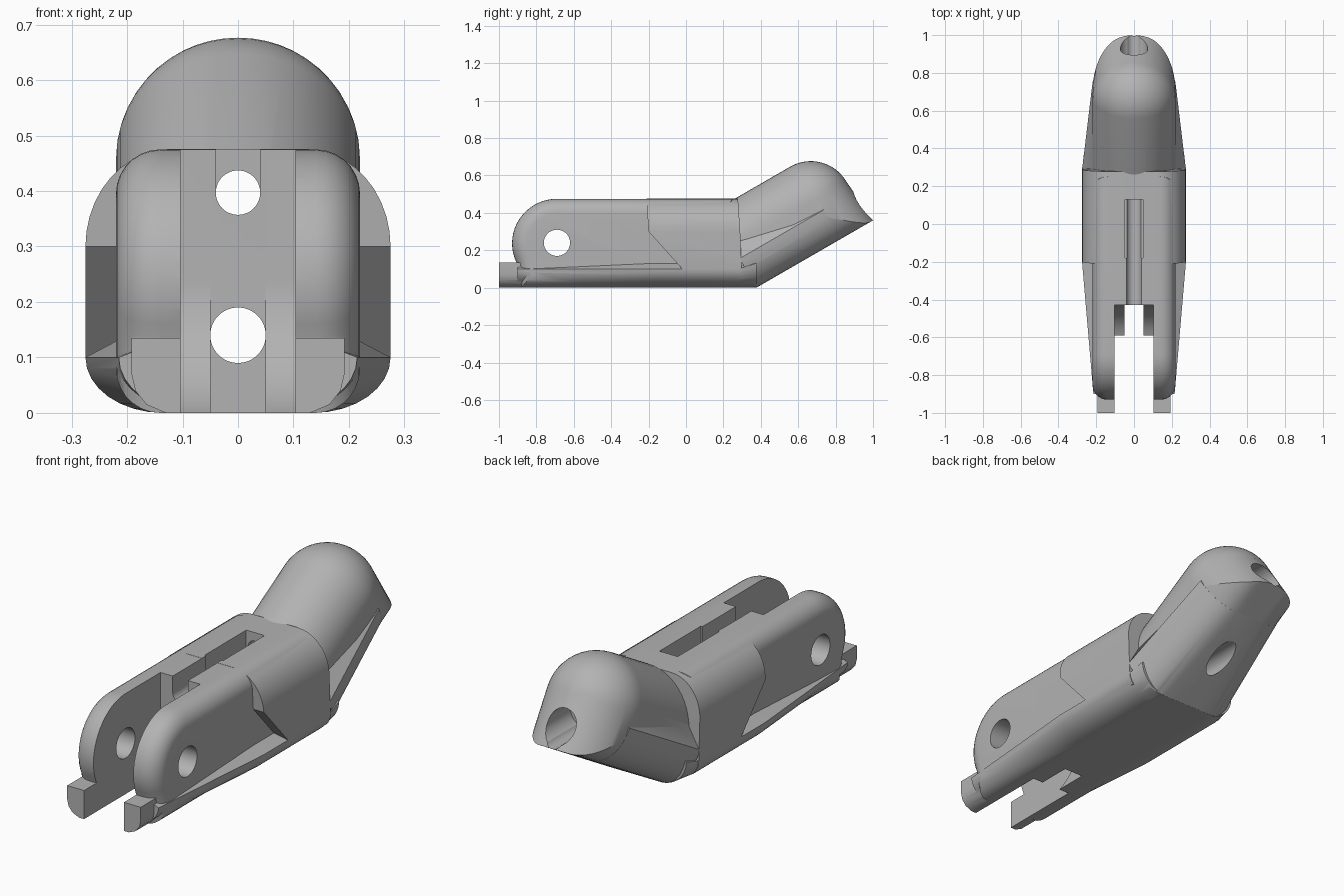
import bpy, bmesh
from math import sin, cos, pi, radians, sqrt
from mathutils import Vector

cube = bpy.data.objects.get("Cube")
if cube:
    bpy.data.objects.remove(cube, do_unlink=True)

grey = bpy.data.materials.new("plain grey")
grey.use_nodes = True
grey.diffuse_color = (0.45, 0.45, 0.45, 1)
grey.node_tree.nodes["Principled BSDF"].inputs["Base Color"].default_value = grey.diffuse_color


def make_object(name, bm):
    bmesh.ops.recalc_face_normals(bm, faces=bm.faces)
    mesh = bpy.data.meshes.new(name)
    bm.to_mesh(mesh)
    bm.free()
    obj = bpy.data.objects.new(name, mesh)
    mesh.materials.append(grey)
    bpy.context.collection.objects.link(obj)
    return obj


def loft(name, rings, bevel=0):
    """Skin closed rings, cap both ends, optionally round the cap edges."""
    bm = bmesh.new()
    loops = [[bm.verts.new(p) for p in ring] for ring in rings]
    n = len(loops[0])
    for a, b in zip(loops, loops[1:]):
        for i in range(n):
            j = (i + 1) % n
            bm.faces.new((a[i], a[j], b[j], b[i]))
    caps = [bm.faces.new(loops[0]), bm.faces.new(loops[-1])]
    if bevel:
        bmesh.ops.recalc_face_normals(bm, faces=bm.faces)
        edges = [e for f in caps for e in f.edges]
        bmesh.ops.bevel(bm, geom=edges, offset=bevel, segments=7, profile=0.5,
                        affect='EDGES', clamp_overlap=False)
    return make_object(name, bm)


def prism(name, profile, x0, x1, bevel=0):
    """Extrude a (y, z) side profile across x."""
    return loft(name, [[(x, y, z) for y, z in profile] for x in (x0, x1)], bevel)


def box(name, x, y0, y1, z0, z1):
    return prism(name, [(y0, z0), (y1, z0), (y1, z1), (y0, z1)], -x, x)


def disc(y, z, r, n=48):
    return [(y + r * cos(2 * pi * i / n), z + r * sin(2 * pi * i / n)) for i in range(n)]


def bore(name, z, r, y0, y1):
    """Round cutter running front to back."""
    return loft(name, [[(a, y, b) for a, b in disc(0, z, r)] for y in (y0, y1)])


def combine(target, other, operation):
    mod = target.modifiers.new("combine", 'BOOLEAN')
    mod.operation, mod.solver, mod.object = operation, 'EXACT', other
    bpy.context.view_layer.objects.active = target
    bpy.ops.object.modifier_apply(modifier=mod.name)
    bpy.data.objects.remove(other, do_unlink=True)


def mirrored(half):
    """Complete a right half section, listed from bottom to top."""
    return half + [(-x, z) for x, z in reversed(half)]


def corner(w, height, n=8):
    """Rounded lower corner ending at the side wall."""
    return [(w - 0.14 + 0.14 * sin(a), height * (1 - cos(a)))
            for a in (i * pi / 2 / n for i in range(n + 1))]


def tilt(x, u, v):
    """Place a point in the frame of the raised tip."""
    c, s = cos(radians(30)), 0.5
    return (x, 1 + c * u - s * v, 0.36 + s * u + c * v)


# Fork body with a round hinge end
arc = [(-0.69 + 0.24 * cos(a), 0.237 + 0.238 * sin(a))
       for a in (radians(90 + 115 * i / 18) for i in range(19))]
body = prism("finger_segment", arc + [(-0.88, 0), (0.376, 0), (0.25, 0.475)],
             -0.22, 0.22, bevel=0.08)

# Wide middle, cut to its slanted side outline
upper = [(0.12 + 0.155 * cos(a), 0.3 + 0.176 * sin(a))
         for a in (i * pi / 20 for i in range(11))]
section = mirrored(corner(0.275, 0.1) + upper)
middle = loft("middle", [[(x, y, z) for x, z in section] for y in (-0.4, 0.5)])
outline = prism("middle_outline", [(-0.22, 0.6), (-0.2, 0.3), (-0.02, 0.1), (-0.02, 0.05),
                                   (0.3, 0.05), (0.29, 0.29), (0.27, 0.6)], -0.5, 0.5)
combine(middle, outline, 'INTERSECT')

# Tapered lower strip
strip = loft("lower_strip", [
    [(x, y, z) for x, z in mirrored(corner(w, h) + [(0.19, top)])]
    for y, w, h, top in ((-0.9, 0.215, 0.1, 0.11), (-0.2, 0.275, 0.1, 0.145),
                         (0.28, 0.275, 0.1, 0.145), (0.376, 0.265, 0.13, 0.15))])

# Raised tip with a domed end
def tip_ring(u, w, cap):
    lower = []
    for i in range(13):
        x = w * sin(i * pi / 24)
        t = min(1, max(0, x - 0.08) / 0.14)
        lower.append((x, 0.18 * (1 - sqrt(1 - t * t))))
    dome = [(w * cos(a), 0.25 + w * sin(a)) for a in (i * pi / 24 for i in range(12))]
    half = lower[1:] + dome
    ring = half + [(0, 0.25 + w)] + [(-x, v) for x, v in reversed(half)] + [(0, 0)]
    return [tilt(x, u + cap * 0.02 * max(0, 1 - v / 0.15), v) for x, v in ring]


rings = [tip_ring(-0.72, 0.22, 0)]
for i in range(17):
    a = radians(88) * i / 16
    rings.append(tip_ring(-0.24 + 0.22 * sin(a), 0.22 * cos(a), sin(a)))
tip = loft("tip", rings)

# Tapered wings under the tip
wings = loft("tip_wings", [
    [tilt(x, u, v) for x, v in mirrored(corner(w, 0.18) + [(0.19, top)])]
    for u, w, top in ((-0.72, 0.275, 0.32), (-0.2, 0.221, 0.2))])

for part in (middle, strip, tip, wings):
    combine(body, part, 'UNION')

# Stop tabs at the hinge end
for side in (1, -1):
    shape = [(0.09, 0), (0.13, 0), (0.165, 0.015), (0.185, 0.04), (0.192, 0.07),
             (0.192, 0.135), (0.09, 0.135)]
    tab = loft("tab", [[(side * x, y, z) for x, z in shape] for y in (-1, -0.82)])
    combine(body, tab, 'UNION')

# Fork gap, hinge hole, cord channels and bores
cutters = [
    box("fork_gap_top", 0.104, -1.2, -0.43, 0.24, 1),
    box("fork_gap_front", 0.104, -1.2, -0.69, -0.2, 0.4),
    prism("knuckle_clearance", disc(-0.69, 0.24, 0.26, 96), -0.104, 0.104),
    box("narrow_gap", 0.05, -1.2, -0.43, -0.2, 1),
    prism("hinge_hole", disc(-0.69, 0.24, 0.07), -0.5, 0.5),
    box("top_channel", 0.04, -0.6, 0.13, 0.397, 1),
    box("wide_channel", 0.048, -0.18, 0.13, 0.38, 1),
    bore("upper_bore", 0.397, 0.04, -0.6, 1.2),
    bore("tip_recess", 0.44, 0.072, 0.76, 1.2),
    bore("lower_bore", 0.14, 0.05, -0.6, 1.2),
]
for cutter in cutters:
    combine(body, cutter, 'DIFFERENCE')

bpy.ops.object.select_all(action='DESELECT')
body.select_set(True)
bpy.context.view_layer.objects.active = body
bpy.ops.object.shade_smooth_by_angle(angle=radians(30))
